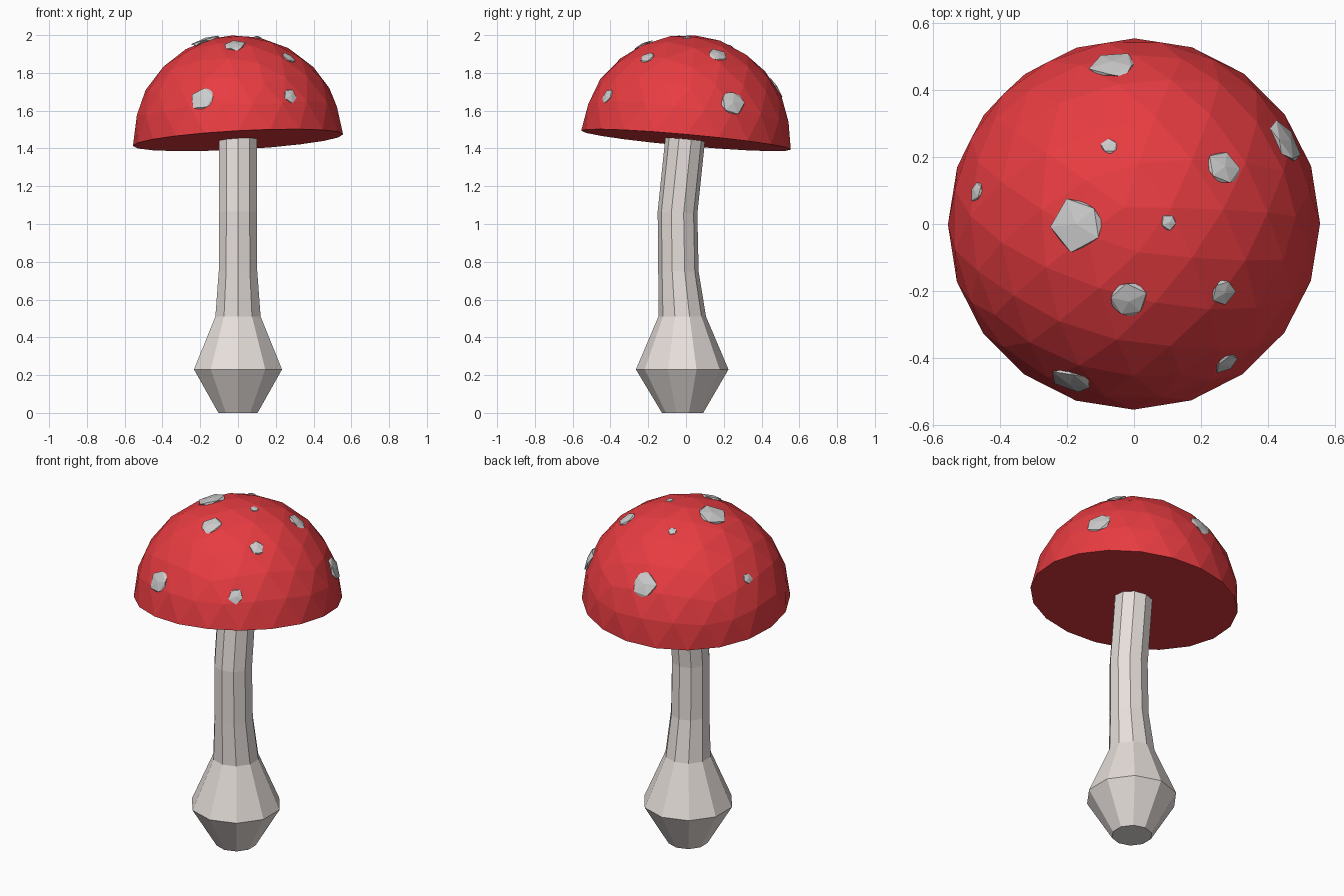
import bpy, bmesh, math, random
from mathutils import Vector, Matrix

if "Cube" in bpy.data.objects:
    bpy.data.objects.remove(bpy.data.objects["Cube"])

random.seed(4)
R = 0.557
CENTRE = Vector((0, 0, 1.444))


def material(name, rgb):
    m = bpy.data.materials.new(name)
    m.diffuse_color = (*rgb, 1)
    m.use_nodes = True
    m.node_tree.nodes["Principled BSDF"].inputs["Base Color"].default_value = m.diffuse_color
    return m


def finish(bm, name, mat=None):
    bmesh.ops.recalc_face_normals(bm, faces=bm.faces)
    me = bpy.data.meshes.new(name)
    bm.to_mesh(me)
    bm.free()
    ob = bpy.data.objects.new(name, me)
    bpy.context.collection.objects.link(ob)
    if mat:
        me.materials.append(mat)
    return ob


red = material("cap_red", (0.8, 0.045, 0.053))
cream = material("stem_cream", (0.8, 0.74, 0.715))

# Stem: ten-sided rings (z, y centre, radius, slope of the ring)
RINGS = [(0, -0.018, 0.109, 0), (0.23, -0.02, 0.245, 0), (0.51, -0.02, 0.126, 0),
         (0.75, -0.04, 0.107, -0.03), (1.06, -0.045, 0.105, -0.06),
         (1.52, 0.003, 0.105, -0.09)]
bm = bmesh.new()
loops = []
for z, cy, r, slope in RINGS:
    ring = []
    for i in range(10):
        a = math.tau * i / 10
        y = r * math.cos(a)
        ring.append(bm.verts.new((r * math.sin(a), cy + y, z + slope * y)))
    loops.append(ring)
for lo, hi in zip(loops, loops[1:]):
    for i in range(10):
        j = (i + 1) % 10
        bm.faces.new((lo[i], lo[j], hi[j], hi[i]))
bm.faces.new(loops[0][::-1])
bm.faces.new(loops[-1])
finish(bm, "stem", cream)

# Cap: upper half of an icosphere, closed flat and slightly tilted
bm = bmesh.new()
bmesh.ops.create_icosphere(bm, subdivisions=3, radius=R)
bmesh.ops.delete(bm, geom=[v for v in bm.verts if v.co.z < -0.01], context='VERTS')
bmesh.ops.holes_fill(bm, edges=[e for e in bm.edges if e.is_boundary], sides=0)
tilt = Vector((0, 0, 1)).rotation_difference(Vector((-0.055, 0.09, 1)).normalized())
bm.transform(Matrix.Translation(CENTRE) @ tilt.to_matrix().to_4x4())
cap = finish(bm, "cap", red)

# Spots: flattened, irregular low-poly lumps on the cap (x, y, radius)
SPOTS = [(-0.17, 0, 0.088), (-0.015, -0.23, 0.06), (0.27, -0.205, 0.043),
         (0.105, 0.005, 0.027), (0.27, 0.17, 0.06), (-0.075, 0.235, 0.028),
         (-0.065, 0.48, 0.074), (0.46, 0.245, 0.078), (-0.475, 0.1, 0.034),
         (-0.19, -0.475, 0.07), (0.28, -0.42, 0.043)]
for n, (x, y, r) in enumerate(SPOTS, 1):
    out = Vector((x, y, math.sqrt(R * R - x * x - y * y)))
    _, spot, _, _ = cap.closest_point_on_mesh(CENTRE + out)
    bm = bmesh.new()
    bmesh.ops.create_icosphere(bm, subdivisions=1, radius=1)
    for v in bm.verts:
        k = r * random.uniform(0.85, 1.12)
        v.co = (v.co.x * k, v.co.y * k, v.co.z * (0.006 + 0.13 * r))
    turn = out.to_track_quat('Z', 'Y').to_matrix().to_4x4()
    spin = Matrix.Rotation(random.uniform(0, 6), 4, 'Z')
    bm.transform(Matrix.Translation(spot) @ turn @ spin)
    finish(bm, f"spot_{n}")
